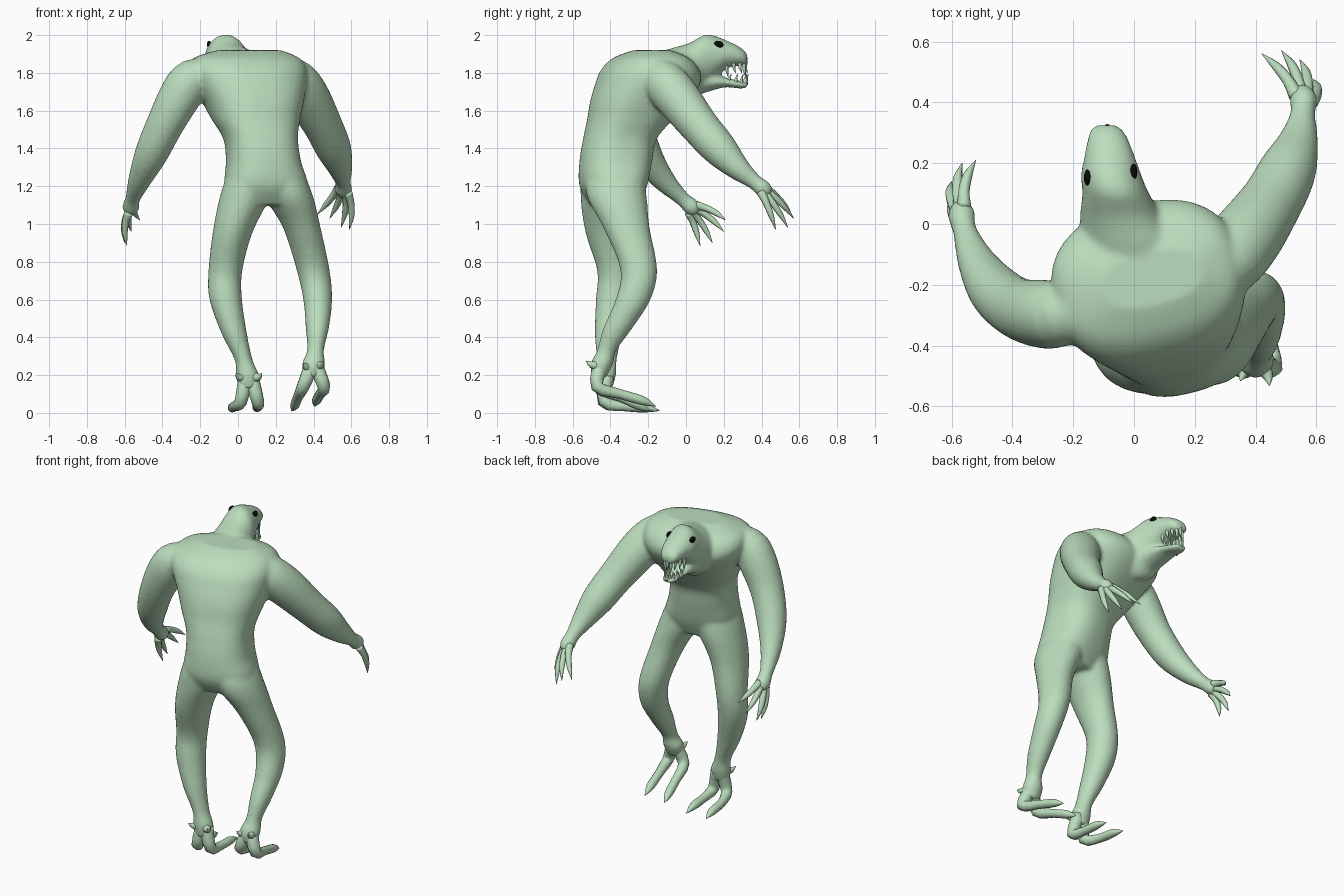
import bpy, bmesh, math
from mathutils import Vector, Matrix


def material(name, rgb):
    m = bpy.data.materials.new(name)
    m.diffuse_color = (*rgb, 1)
    return m


SKIN = material("pale green skin", (0.5, 0.725, 0.51))
BLACK = material("black eyes", (0.003, 0.003, 0.003))


def resample(secs, steps):
    """Catmull-Rom through section tuples."""
    p = [secs[0]] + list(secs) + [secs[-1]]
    out = []
    for i in range(1, len(p) - 2):
        for s in range(steps):
            t = s / steps
            out.append([0.5 * (2 * b + (c - a) * t + (2 * a - 5 * b + 4 * c - d) * t * t
                               + (3 * b - a - 3 * c + d) * t ** 3)
                        for a, b, c, d in zip(p[i - 1], p[i], p[i + 1], p[i + 2])])
    return out + [list(secs[-1])]


def loft(bm, secs, axes=None, sides=20, steps=4, yaw=0, square=1.0):
    """Closed tube of ellipses (x, y, z, ra, rb); rings follow the path unless axes are given."""
    def bend(w):
        return math.copysign(abs(w) ** square, w)
    secs = resample(secs, steps)
    rings = []
    for i, (x, y, z, ra, rb) in enumerate(secs):
        if axes:
            u, v = (Matrix.Rotation(yaw, 3, 'Z') @ Vector(a) for a in axes)
        else:
            a, b = secs[max(i - 1, 0)], secs[min(i + 1, len(secs) - 1)]
            t = (Vector(b[:3]) - Vector(a[:3])).normalized()
            u = t.cross(Vector((0.3, 1, 0.45))).normalized()
            v = t.cross(u)
        c = Vector((x, y, z))
        rings.append([bm.verts.new(c + u * ra * bend(math.cos(k * math.tau / sides))
                                   + v * rb * bend(math.sin(k * math.tau / sides))) for k in range(sides)])
    for r, q in zip(rings, rings[1:]):
        for k in range(sides):
            n = (k + 1) % sides
            bm.faces.new((r[k], r[n], q[n], q[k]))
    bm.faces.new(rings[0][::-1])
    bm.faces.new(rings[-1])


def finish(bm, name, mat):
    bmesh.ops.recalc_face_normals(bm, faces=bm.faces)
    for f in bm.faces:
        f.smooth = True
    me = bpy.data.meshes.new(name)
    bm.to_mesh(me)
    bm.free()
    me.materials.append(mat)
    ob = bpy.data.objects.new(name, me)
    bpy.context.collection.objects.link(ob)
    return ob


def spikes(name, paths, sides=8, steps=3):
    """One object of round tapering tubes, points given as (x, y, z, r)."""
    bm = bmesh.new()
    for path in paths:
        loft(bm, [(*p, p[3]) for p in path], sides=sides, steps=steps)
    return finish(bm, name, SKIN)


FLAT = ((1, 0, 0), (0, 1, 0))
UPRIGHT = ((1, 0, 0), (0, 0, 1))
body = bmesh.new()

# torso, hunched forward and twisted at the shoulders
loft(body, [(0.15, -0.38, 1.10, 0.15, 0.12), (0.15, -0.385, 1.2, 0.218, 0.17),
            (0.135, -0.372, 1.33, 0.195, 0.187), (0.12, -0.35, 1.45, 0.193, 0.19),
            (0.095, -0.298, 1.55, 0.228, 0.22), (0.078, -0.245, 1.65, 0.265, 0.255),
            (0.055, -0.2, 1.75, 0.305, 0.268), (0.045, -0.19, 1.82, 0.315, 0.245),
            (0.045, -0.185, 1.88, 0.28, 0.185), (0.06, -0.18, 1.92, 0.17, 0.09)],
     FLAT, 40, yaw=0.24, square=0.8)

# neck and upper head
loft(body, [(0.03, -0.2, 1.78, 0.15, 0.11), (0.0, -0.08, 1.79, 0.165, 0.14),
            (-0.04, 0.02, 1.8, 0.138, 0.16), (-0.06, 0.1, 1.86, 0.11, 0.143),
            (-0.075, 0.16, 1.885, 0.1, 0.109), (-0.08, 0.22, 1.897, 0.084, 0.072),
            (-0.086, 0.28, 1.889, 0.067, 0.052), (-0.091, 0.315, 1.875, 0.05, 0.036),
            (-0.092, 0.325, 1.873, 0.03, 0.02)], UPRIGHT, 28)

# lower jaw
loft(body, [(-0.06, 0.06, 1.75, 0.09, 0.07), (-0.07, 0.14, 1.752, 0.08, 0.045),
            (-0.08, 0.21, 1.75, 0.066, 0.026), (-0.087, 0.28, 1.738, 0.053, 0.021),
            (-0.092, 0.325, 1.736, 0.035, 0.019)], UPRIGHT)

# arms
loft(body, [(0.2, -0.19, 1.78, 0.09, 0.09), (0.29, -0.135, 1.765, 0.115, 0.115),
            (0.362, -0.055, 1.68, 0.12, 0.12), (0.45, 0.07, 1.52, 0.104, 0.104),
            (0.505, 0.175, 1.4, 0.095, 0.095), (0.54, 0.27, 1.3, 0.067, 0.067),
            (0.555, 0.36, 1.225, 0.042, 0.042), (0.557, 0.41, 1.185, 0.046, 0.046),
            (0.555, 0.44, 1.155, 0.03, 0.03)])
loft(body, [(-0.12, -0.27, 1.78, 0.09, 0.09), (-0.24, -0.295, 1.765, 0.11, 0.11),
            (-0.305, -0.295, 1.68, 0.113, 0.113), (-0.385, -0.275, 1.53, 0.1, 0.1),
            (-0.46, -0.215, 1.37, 0.088, 0.088), (-0.52, -0.12, 1.235, 0.062, 0.062),
            (-0.557, -0.02, 1.135, 0.04, 0.04), (-0.567, 0.03, 1.09, 0.046, 0.046),
            (-0.57, 0.06, 1.06, 0.03, 0.03)])

# legs
loft(body, [(0.19, -0.38, 1.4, 0.06, 0.09), (0.235, -0.375, 1.26, 0.115, 0.15),
            (0.272, -0.365, 1.14, 0.128, 0.158),
            (0.338, -0.315, 0.98, 0.1, 0.123), (0.397, -0.25, 0.76, 0.088, 0.098),
            (0.422, -0.28, 0.6, 0.077, 0.093), (0.42, -0.36, 0.45, 0.062, 0.078),
            (0.41, -0.42, 0.33, 0.045, 0.052), (0.4, -0.445, 0.26, 0.062, 0.06),
            (0.4, -0.46, 0.19, 0.05, 0.04)], FLAT)
loft(body, [(0.1, -0.39, 1.4, 0.06, 0.09), (0.06, -0.4, 1.26, 0.115, 0.15),
            (0.03, -0.4, 1.13, 0.13, 0.158),
            (-0.03, -0.4, 0.95, 0.105, 0.132), (-0.067, -0.37, 0.75, 0.09, 0.1),
            (-0.065, -0.385, 0.6, 0.087, 0.093), (-0.02, -0.41, 0.42, 0.068, 0.073),
            (0.03, -0.42, 0.28, 0.048, 0.054), (0.05, -0.425, 0.2, 0.062, 0.055),
            (0.05, -0.43, 0.13, 0.05, 0.04)], FLAT)

skin = finish(body, "body", SKIN)
rm = skin.modifiers.new("blend", 'REMESH')
rm.mode = 'VOXEL'
rm.voxel_size = 0.012
rm.use_smooth_shade = True
sm = skin.modifiers.new("soften", 'SMOOTH')
sm.factor = 0.5
sm.iterations = 8


# clawed fingers fan out of each palm
def hand(name, palm, tips):
    palm = Vector(palm)
    paths = []
    for i, tip in enumerate(tips):
        tip = Vector(tip)
        across = (Vector(tips[-1]) - Vector(tips[0])) * (i / (len(tips) - 1) - 0.5) * 0.28
        outward = Vector((math.copysign(0.014, palm.x), 0, 0.012))
        a = palm + across
        paths.append([(*a, 0.025), (*(a.lerp(tip, 0.35) + outward), 0.019),
                      (*(a.lerp(tip, 0.7) + outward), 0.015), (*tip, 0.001)])
    spikes(name, paths)


hand("right_fingers", (0.557, 0.41, 1.18),
     [(0.42, 0.56, 1.05), (0.485, 0.57, 1.03), (0.545, 0.54, 0.98), (0.59, 0.475, 0.97)])
hand("left_fingers", (-0.568, 0.035, 1.08),
     [(-0.52, 0.21, 1.02), (-0.565, 0.2, 0.96), (-0.6, 0.14, 0.9), (-0.588, 0.075, 0.885)])

# two long toes and two small ankle spurs on each foot
spikes("right_foot", [
    [(0.39, -0.45, 0.25, 0.04), (0.345, -0.47, 0.14, 0.034), (0.318, -0.35, 0.085, 0.026),
     (0.3, -0.25, 0.04, 0.024), (0.285, -0.19, 0.01, 0.002)],
    [(0.41, -0.45, 0.25, 0.04), (0.455, -0.47, 0.14, 0.034), (0.435, -0.35, 0.1, 0.026),
     (0.415, -0.23, 0.065, 0.024), (0.405, -0.16, 0.035, 0.002)],
    [(0.42, -0.46, 0.25, 0.03), (0.44, -0.5, 0.255, 0.018), (0.445, -0.53, 0.275, 0.002)],
    [(0.38, -0.46, 0.24, 0.03), (0.36, -0.49, 0.245, 0.018), (0.35, -0.515, 0.265, 0.002)]], 12)
spikes("left_foot", [
    [(0.04, -0.42, 0.19, 0.04), (0.015, -0.435, 0.06, 0.034), (-0.02, -0.33, 0.035, 0.026),
     (-0.03, -0.22, 0.026, 0.024), (-0.04, -0.15, 0.01, 0.002)],
    [(0.07, -0.42, 0.19, 0.04), (0.105, -0.43, 0.06, 0.034), (0.105, -0.33, 0.035, 0.026),
     (0.1, -0.22, 0.028, 0.024), (0.095, -0.14, 0.012, 0.002)],
    [(0.03, -0.44, 0.19, 0.03), (0.005, -0.465, 0.19, 0.018), (-0.01, -0.49, 0.21, 0.002)],
    [(0.08, -0.44, 0.19, 0.03), (0.11, -0.465, 0.19, 0.018), (0.125, -0.49, 0.21, 0.002)]], 12)

# teeth around both jaws
teeth = []
for k in range(9):
    a = math.pi * k / 8
    x, y = -0.088 + 0.052 * math.cos(a), 0.215 + 0.1 * math.sin(a)
    drop = 0.075 if k in (0, 8, 3, 5) else 0.05
    teeth.append([(x, y, 1.865, 0.011), (x, y, 1.85 - drop * 0.4, 0.009), (x, y + 0.01, 1.85 - drop, 0.001)])
    x, y = -0.088 + 0.042 * math.cos(a), 0.23 + 0.09 * math.sin(a)
    teeth.append([(x, y, 1.735, 0.01), (x, y, 1.765, 0.008), (x, y + 0.01, 1.795, 0.001)])
spikes("teeth", teeth, 6, 2)

# eyes
bm = bmesh.new()
for x, y in ((-0.153, 0.153), (-0.001, 0.172)):
    bmesh.ops.create_uvsphere(bm, u_segments=16, v_segments=10, radius=1,
                              matrix=Matrix.Translation((x, y, 1.95)) @ Matrix.Diagonal((0.012, 0.026, 0.02, 1)))
finish(bm, "eyes", BLACK)
